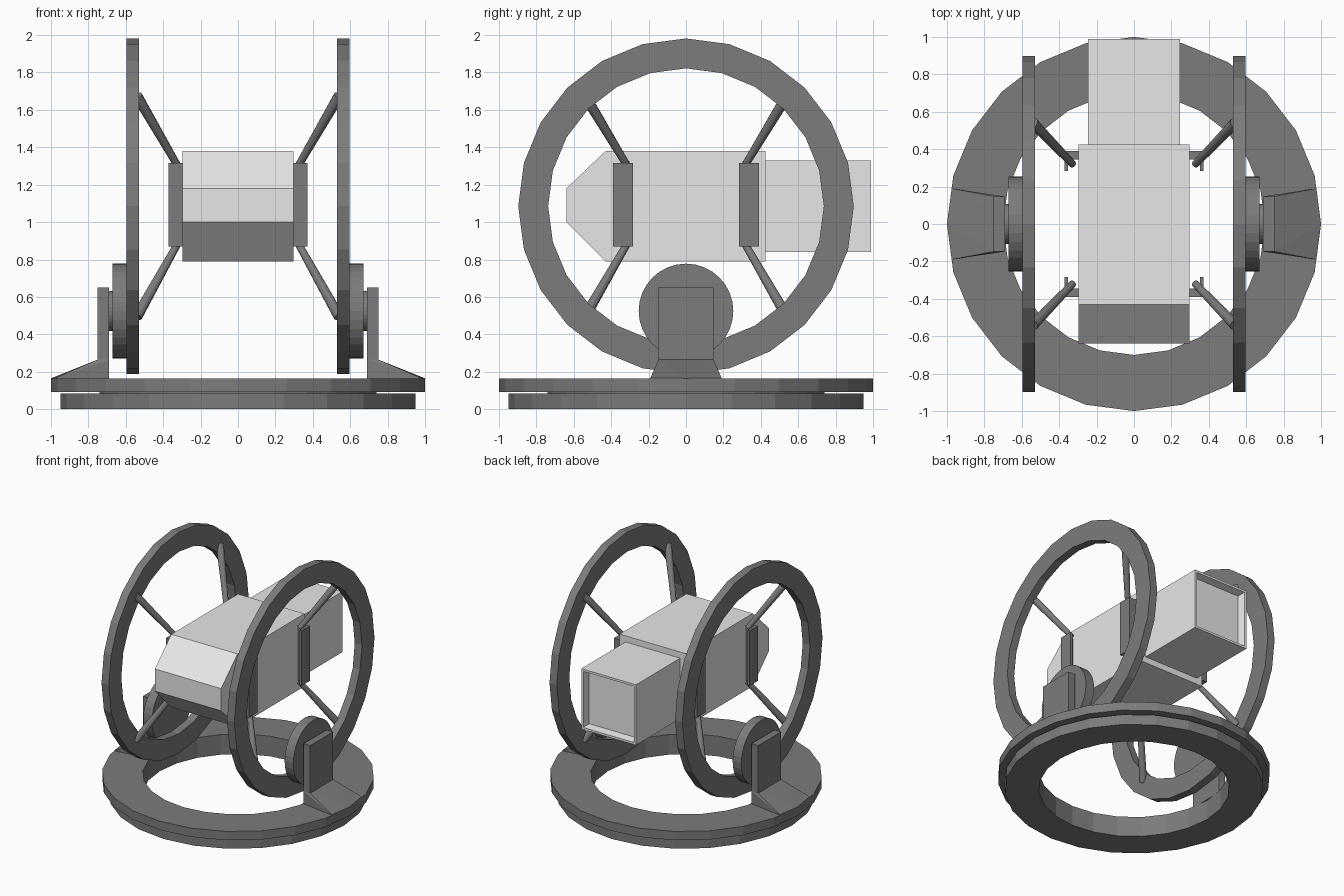
import bpy, bmesh, math
from mathutils import Matrix, Vector

if "Cube" in bpy.data.objects:
    bpy.data.objects.remove(bpy.data.objects["Cube"])


def material(name, value):
    m = bpy.data.materials.new(name)
    m.use_nodes = True
    colour = (value, value, value, 1)
    m.diffuse_color = colour
    m.node_tree.nodes["Principled BSDF"].inputs["Base Color"].default_value = colour
    return m


LIGHT = material("light grey", 0.8)
DARK = material("dark grey", 0.2)
TO_X = Matrix.Rotation(math.pi / 2, 4, "Y")


def finish(name, bm, mat, mirror=""):
    bmesh.ops.recalc_face_normals(bm, faces=bm.faces)
    mesh = bpy.data.meshes.new(name)
    bm.to_mesh(mesh)
    bm.free()
    mesh.materials.append(mat)
    obj = bpy.data.objects.new(name, mesh)
    bpy.context.collection.objects.link(obj)
    if mirror:
        mod = obj.modifiers.new("Mirror", "MIRROR")
        mod.use_axis = ("x" in mirror, "y" in mirror, False)
        mod.use_clip = False
        mod.use_mirror_merge = False
    return obj


def ring(name, outer, inner, low, high, matrix=Matrix(), mirror="", segments=24):
    """Flat ring with a rectangular section, turned about its local z axis."""
    bm = bmesh.new()
    loops = []
    for i in range(segments):
        a = math.tau * i / segments
        loops.append([bm.verts.new(matrix @ Vector((r * math.cos(a), r * math.sin(a), z)))
                      for r, z in ((outer, low), (outer, high), (inner, high), (inner, low))])
    for i in range(segments):
        p, q = loops[i], loops[(i + 1) % segments]
        for k in range(4):
            n = (k + 1) % 4
            bm.faces.new((p[k], q[k], q[n], p[n]))
    return finish(name, bm, DARK, mirror)


def disc(name, radius, low, high, centre_z):
    bm = bmesh.new()
    place = Matrix.Translation(((low + high) / 2, 0, centre_z)) @ TO_X
    bmesh.ops.create_cone(bm, cap_ends=True, segments=32, radius1=radius, radius2=radius,
                          depth=high - low, matrix=place)
    return finish(name, bm, DARK, "x")


def extrude(name, points, offset, mat, mirror=""):
    """Prism from a 3D outline and an extrusion vector."""
    bm = bmesh.new()
    face = bm.faces.new([bm.verts.new(p) for p in points])
    out = bmesh.ops.extrude_face_region(bm, geom=[face], use_keep_orig=True)
    moved = [v for v in out["geom"] if isinstance(v, bmesh.types.BMVert)]
    bmesh.ops.translate(bm, verts=moved, vec=offset)
    return finish(name, bm, mat, mirror)


def rod(name, start, end, r1, r2):
    a, b = Vector(start), Vector(end)
    d = b - a
    place = Matrix.Translation((a + b) / 2) @ d.to_track_quat("Z", "Y").to_matrix().to_4x4()
    bm = bmesh.new()
    bmesh.ops.create_cone(bm, cap_ends=True, segments=12, radius1=r1, radius2=r2,
                          depth=d.length, matrix=place)
    return finish(name, bm, DARK, "xy")


# Round base: two stacked rings with a narrow spacer
ring("lower_base_ring", 0.95, 0.70, 0, 0.083)
ring("base_spacer", 0.74, 0.70, 0.083, 0.092)
ring("upper_base_ring", 1.0, 0.70, 0.092, 0.163)

# Tall side rings
ring("side_ring", 0.897, 0.737, 0.53, 0.595, Matrix.Translation((0, 0, 1.085)) @ TO_X, "x")

# Pivot discs and hubs
disc("pivot_disc", 0.253, 0.595, 0.672, 0.525)
disc("pivot_hub", 0.108, 0.67, 0.70, 0.525)

# Upright posts and sloping feet
extrude("pivot_post", [(0.69, -0.147, 0.16), (0.69, 0.147, 0.16),
                       (0.69, 0.147, 0.65), (0.69, -0.147, 0.65)],
        (0.06, 0, 0), DARK, "x")
bm = bmesh.new()
for s in (-1, 1):
    for p in ((0.69, 0.147, 0.16), (0.69, 0.147, 0.265), (0.75, 0.147, 0.265),
              (0.975, 0.19, 0.16), (0.975, 0.19, 0.168)):
        bm.verts.new((p[0], s * p[1], p[2]))
bm.verts.new((1.0, 0, 0.16))
bm.verts.new((1.0, 0, 0.165))
bmesh.ops.convex_hull(bm, input=bm.verts)
finish("post_foot", bm, DARK, "x")

# Main body with a chamfered nose
profile = [(-0.64, 1.0), (-0.64, 1.18), (-0.43, 1.38),
           (0.425, 1.38), (0.425, 0.79), (-0.43, 0.79)]
extrude("body", [(-0.297, y, z) for y, z in profile], (0.594, 0, 0), LIGHT)

# Rear housing with a recessed end
bm = bmesh.new()
bmesh.ops.create_cube(bm, size=1, matrix=Matrix.Translation((0, 0.705, 1.085))
                      @ Matrix.Diagonal((0.49, 0.57, 0.49, 1)))
bm.normal_update()
back = [f for f in bm.faces if f.normal.y > 0.9]
bmesh.ops.inset_region(bm, faces=back, thickness=0.025)
bmesh.ops.inset_region(bm, faces=back, thickness=0.015, depth=-0.06)
finish("rear_housing", bm, LIGHT)

# Angle brackets on the body sides
angle = [(0.29, 0.39), (0.372, 0.39), (0.372, 0.283), (0.352, 0.283), (0.352, 0.345), (0.29, 0.345)]
extrude("side_bracket", [(x, y, 0.87) for x, y in angle], (0, 0, 0.445), DARK, "xy")

# Tapered struts from the brackets to the side rings
rod("upper_strut", (0.328, 0.32, 1.31), (0.54, 0.54, 1.675), 0.02, 0.029)
rod("lower_strut", (0.328, 0.32, 0.875), (0.54, 0.54, 0.495), 0.02, 0.029)
